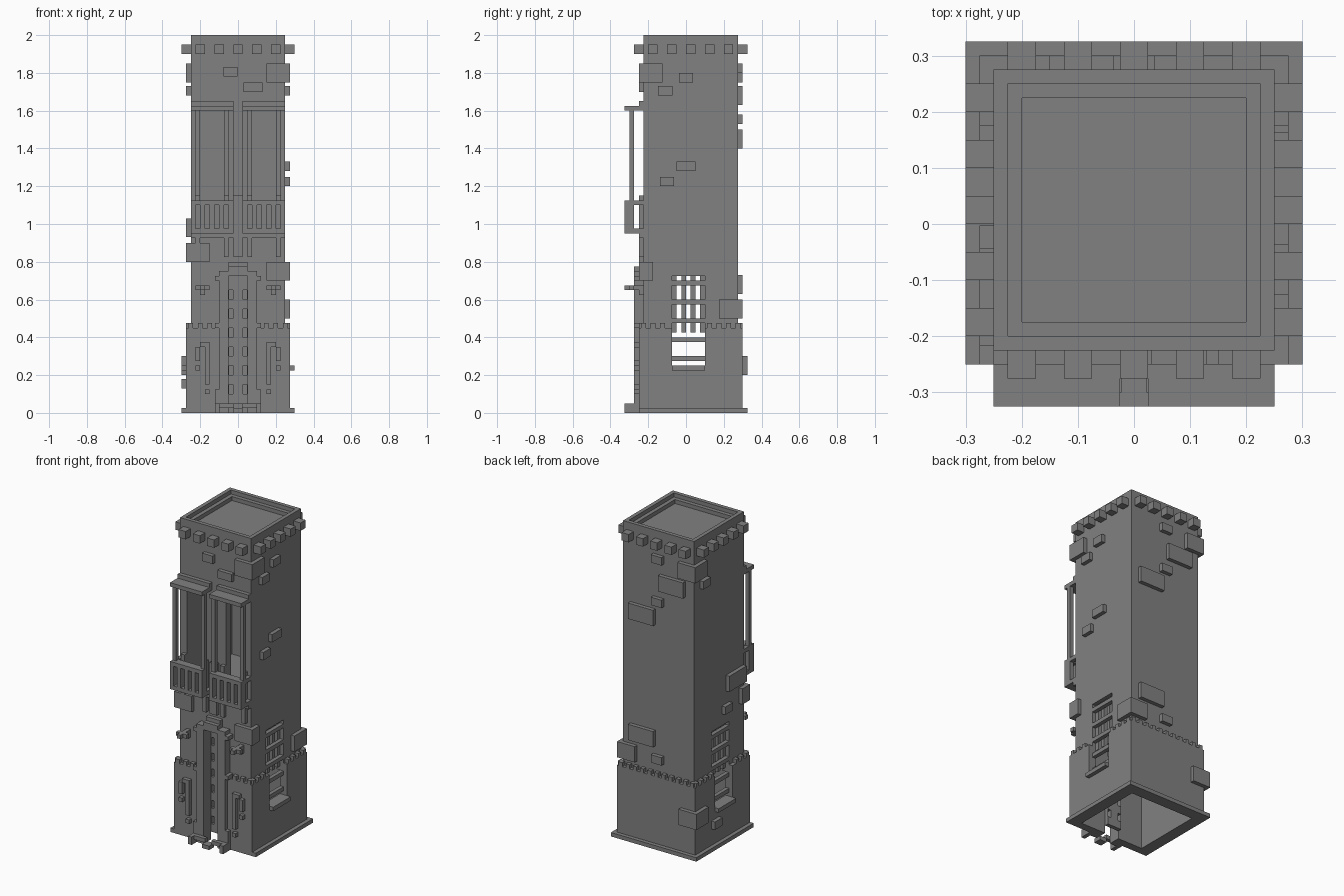
import bpy, bmesh

cube = bpy.data.objects.get("Cube")
if cube:
    bpy.data.objects.remove(cube)

stone = bpy.data.materials.new("grey stone")
stone.use_nodes = True
grey = (0.22, 0.22, 0.22, 1)
stone.diffuse_color = grey
stone.node_tree.nodes["Principled BSDF"].inputs["Base Color"].default_value = grey

# Masonry unit and the planes of the shaft walls
unit = 0.025
double = 2 * unit
side, centre = 0.25, unit
front, back = centre - side, centre + side
walls = ("front", "back", "right", "left")
shaft_top, base_top, balcony = 1.95, 0.45, 0.95
balcony_top = 1.6


def on(wall, along, z, wide=unit, high=unit, out=unit, deep=None):
    """Box centred at along, standing out from a wall; deep is its thickness."""
    a, b = along - wide / 2, along + wide / 2
    thick = out if deep is None else deep
    if wall == "front":
        span = (a, b, front - out, front - out + thick)
    elif wall == "back":
        span = (a, b, back + out - thick, back + out)
    elif wall == "right":
        span = (side + out - thick, side + out, a, b)
    else:
        span = (-side - out, thick - side - out, a, b)
    return span + (z, z + high)


def block(grow, low, high):
    """Square block as wide as the shaft plus grow on every side."""
    return (-side - grow, side + grow, front - grow, back + grow, low, high)


def build(name, spans, mirror=False):
    """One object from many boxes, optionally repeated across x = 0."""
    bm = bmesh.new()
    for x0, x1, y0, y1, z0, z1 in spans:
        for sign in (1, -1) if mirror else (1,):
            for v in bmesh.ops.create_cube(bm, size=1)["verts"]:
                v.co.x = sign * (x0 + x1) / 2 + v.co.x * (x1 - x0)
                v.co.y = (y0 + y1) / 2 + v.co.y * (y1 - y0)
                v.co.z = (z0 + z1) / 2 + v.co.z * (z1 - z0)
    mesh = bpy.data.meshes.new(name)
    bm.to_mesh(mesh)
    bm.free()
    mesh.materials.append(stone)
    ob = bpy.data.objects.new(name, mesh)
    bpy.context.collection.objects.link(ob)
    return ob


def carve(ob, spans):
    """Cut boxes out of an object, one after the other."""
    bpy.context.view_layer.objects.active = ob
    for span in spans:
        cutter = build("cutter", [span])
        cutter.hide_render = True
        cut = ob.modifiers.new("cut", 'BOOLEAN')
        cut.operation, cut.solver, cut.object = 'DIFFERENCE', 'EXACT', cutter
        bpy.ops.object.modifier_apply(modifier=cut.name)
        bpy.data.objects.remove(cutter)


# Hollow shaft and base with side windows, doorway and balcony openings
sill, window_high, window_wide, window_mid = 0.225, 0.525, 0.175, unit / 2
window = on("right", window_mid, sill, window_wide, window_high, out=0.2, deep=1)
doorway = on("front", 0, -unit, 0.1, 0.775, out=0.1, deep=0.2)
bays = [on("front", s * 0.1375, balcony + unit, 0.125, 0.625, deep=0.1) for s in (-1, 1)]
shaft = build("tower_shaft", [block(0, 0.4, shaft_top)])
carve(shaft, [block(-double, 0.3, 0.9), block(-double, balcony + unit, balcony_top),
              window, doorway] + bays)
carve(shaft, [on("left", window_mid, sill, window_wide, window_high, out=0.1, deep=0.3)])
base = build("tower_base", [block(unit, 0, base_top)])
carve(base, [block(-unit, -unit, base_top - unit), block(-double, 0.4, 0.6), doorway, window,
             on("left", window_mid, sill, window_wide, window_high, out=0.1, deep=0.3)])
plinth = build("base_plinth", [block(double, 0, unit)])
carve(plinth, [block(-unit, -unit, double), doorway,
               on("front", 0, -unit, 1, double * 2, out=0.1, deep=0.1 - unit)])

# Toothed upper edge of the base
teeth = []
for wall in walls:
    for i in range(-5, 6):
        along = i * double + (0 if wall in ("front", "back") else centre)
        gap = {"front": 0.125, "back": 0}.get(wall, 0.1)
        if abs(along) >= gap:
            teeth.append(on(wall, along, base_top))
build("base_teeth", teeth)

# Parapet stepping down to the roof, with dentils below it
parapet = build("parapet", [block(0, shaft_top, 2)])
carve(parapet, [block(-unit, shaft_top + unit, 3), block(-double, shaft_top - 1, 3)])
build("dentils", [on(wall, i / 10 + (0 if wall in ("front", "back") else centre),
                     shaft_top - double, double, double, out=double)
                  for wall in walls for i in range(-2, 3)])

# Stones standing proud of each wall: size, then position along and height
small = dict(wide=0.075, high=double)
medium = dict(wide=0.1, high=double)
large = dict(wide=window_wide, high=0.1)
stones = {
    "front": [(small, -0.04, 1.78), (medium, 0.08, 1.7)],
    "back": [(small, 0, 1.8), (large, -0.1, 1.63), (small, 0, 1.53), (large, 0.11, 1.4),
             (large, 0.11, 0.63), (small, 0, 0.53)],
    "right": [(small, -0.11, 1.68), (small, 0, 1.75), (medium, 0, 1.28), (small, -0.1, 1.2)],
    "left": [(small, 0.18, 1.68), (large, -0.13, 0.93), (small, -0.04, 0.8)],
}
for wall, rows in stones.items():
    build(wall + "_stones", [on(wall, along, z, **size) for size, along, z in rows])
build("left_base_stone", [on("left", 0.1, 0.13, out=double, **small)])


def corner(sx, y_wall, z, along_x=0.125, along_y=0.125, grow=unit):
    """Stone wrapped round a vertical edge of the tower."""
    sy = 1 if y_wall == back else -1
    x, y = sx * (side + grow), y_wall + sy * grow
    x, inner_x = sorted((x, x - sx * along_x))
    y, inner_y = sorted((y, y - sy * along_y))
    return (x, inner_x, y, inner_y, z, z + 0.1)


build("corner_stones", [
    corner(1, front, 1.75), corner(1, front, 0.7, along_y=0.075),
    corner(-1, front, 0.8, along_y=0.075), corner(-1, back, 1.75),
    corner(1, back, 0.5), corner(-1, back, 0.2, grow=double)])

# Side windows: sill, rungs and upright bars
for wall in ("right", "left"):
    build(wall + "_window_sill", [on(wall, window_mid, sill, window_wide, out=double, deep=0.075)])
    build(wall + "_window_rungs", [on(wall, window_mid, sill + double + i / 10, window_wide, out=0, deep=unit)
                                   for i in range(5)]
          + [on(wall, window_mid, 0.725, window_wide, out=0, deep=unit)])
    build(wall + "_window_bars", [on(wall, window_mid + i * double, 0.425, high=0.325, out=-unit, deep=unit)
                                  for i in (-1.5, -0.5, 0.5, 1.5)])

# Balconies: floor, rail, balusters, posts and roof
bay_mid, bay_wide, reach = 0.1375, 0.225, 0.1
baluster_row = [bay_mid + i * double for i in range(-2, 3)]
ends = (baluster_row[0], baluster_row[-1])
build("balcony_floor", [on("front", bay_mid, balcony, bay_wide, out=reach),
                        on("front", bay_mid, balcony - unit, bay_wide)], mirror=True)
build("balcony_rail", [on("front", bay_mid, 1.1, bay_wide, out=reach, deep=double),
                       on("front", ends[1], 1.1, out=reach)], mirror=True)
build("balusters", [on("front", x, balcony + unit, high=0.125, out=reach, deep=double)
                    for x in baluster_row], mirror=True)
build("balcony_posts", [on("front", x, 1.1, high=0.5, out=reach - unit, deep=unit)
                        for x in ends], mirror=True)
build("balcony_roof", [on("front", bay_mid, balcony_top, bay_wide, out=reach),
                       on("front", bay_mid, balcony_top + unit, bay_wide)], mirror=True)
bracket = dict(z=0.825, high=0.325)
build("balcony_brackets", [on("front", bay_mid + s * 0.075, **bracket) for s in (-1, 1)], mirror=True)
build("centre_pilaster", [on("front", 0, wide=double, **bracket)])

# Door with two columns of small openings, set deep in its frame
door = build("door", [on("front", 0, double, 0.1, 0.7, out=-unit, deep=unit)])
carve(door, [on("front", s * 1.5 * unit, i / 10, 0.02, double, deep=0.1)
             for s in (-1, 1) for i in range(1, 7)])
build("door_jambs", [on("front", 0.075, 0, double, 0.725, out=double, deep=0.075),
                     on("front", 0.11, 0, high=0.125, out=double),
                     on("front", 0.11, base_top, out=double),
                     on("front", 0.11, 0.7, out=double)], mirror=True)
build("door_arch", [on("front", 0, 0.725, 0.2, out=double),
                    on("front", 0, 0.75, 0.1, out=double),
                    on("front", 0, 0.775, 0.1)])
build("door_step", [on("front", 0.11, 0, high=double, out=reach),
                    on("front", 0.06, unit, 0.075, out=0.075, deep=unit),
                    on("front", unit / 2, 0, out=reach, deep=double)], mirror=True)

# Wall lamps and carved strips beside the door
lamp = 0.1875
build("wall_lamps", [on("front", lamp, 0.65, out=reach),
                     on("front", lamp, 0.65, 0.075, out=0.075, deep=unit),
                     on("front", lamp, 0.625)], mirror=True)
build("carved_strips", [on("front", lamp - unit, 0.15, high=sill, out=double),
                        on("front", lamp - unit, 0.1, out=double),
                        on("front", lamp, 0.35, out=double),
                        on("front", lamp + unit, 0.275, high=0.075, out=double),
                        on("front", lamp + unit, sill, out=double)], mirror=True)
